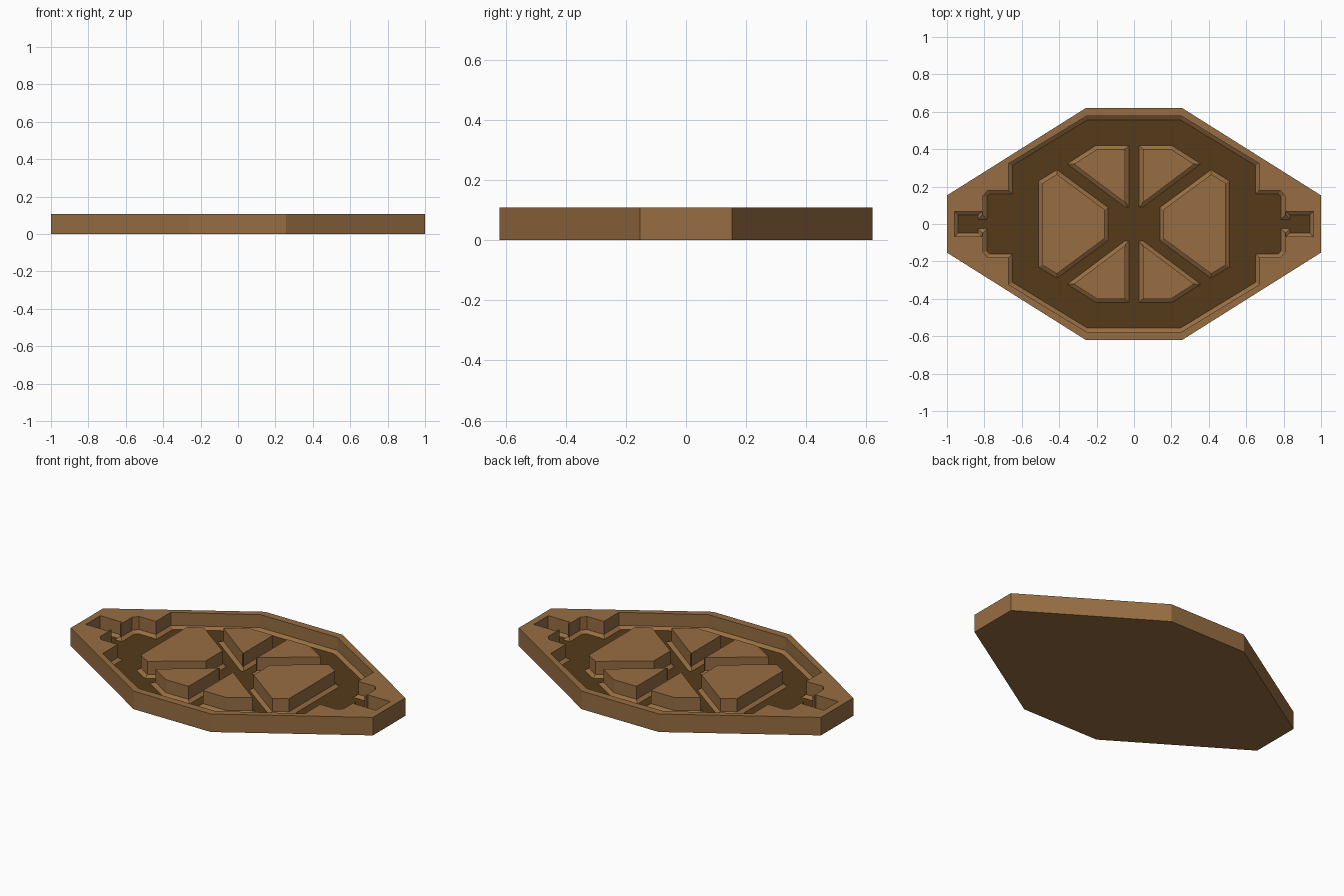
import bpy, bmesh
from mathutils import Vector

if "Cube" in bpy.data.objects:
    bpy.data.objects.remove(bpy.data.objects["Cube"])

TOP, CHAMFER, FLOOR = 0.108, 0.03, 0.015   # heights
INSET = 0.02                               # chamfer width at foot of walls


def material(name, color):
    m = bpy.data.materials.new(name)
    m.diffuse_color = (*color, 1)
    m.use_nodes = True
    m.node_tree.nodes["Principled BSDF"].inputs["Base Color"].default_value = m.diffuse_color
    return m


brown = material("brown", (0.31, 0.155, 0.055))
dark = material("dark_brown", (0.09, 0.043, 0.01))


def mirror4(q):
    """Complete a first-quadrant outline (anticlockwise) to all four quadrants."""
    return (q + [(-x, y) for x, y in reversed(q)]
            + [(-x, -y) for x, y in q] + [(x, -y) for x, y in reversed(q)])


def offset(pts, d):
    """Mitred offset of an anticlockwise outline; positive grows it."""
    out = []
    for i, p in enumerate(pts):
        a, b, c = (Vector(v) for v in (pts[i - 1], p, pts[(i + 1) % len(pts)]))
        e1, e2 = (b - a).normalized(), (c - b).normalized()
        n1, n2 = Vector((e1.y, -e1.x)), Vector((e2.y, -e2.x))
        out.append(tuple(b + (n1 + n2) * d / (1 + n1.dot(n2))))
    return out


def ring(bm, pts, z):
    return [bm.verts.new((x, y, z)) for x, y in pts]


def bridge(bm, a, b):
    n = len(a)
    for i in range(n):
        j = (i + 1) % n
        bm.faces.new((a[i], a[j], b[j], b[i]))


def finish(bm, name, mats):
    bmesh.ops.recalc_face_normals(bm, faces=bm.faces[:])
    me = bpy.data.meshes.new(name)
    bm.to_mesh(me)
    bm.free()
    for m in mats:
        me.materials.append(m)
    ob = bpy.data.objects.new(name, me)
    bpy.context.collection.objects.link(ob)
    return ob


# Tray: octagonal plate with a chamfered recess and an end pocket on each side
outer = mirror4([(1, 0.153), (0.256, 0.621)])
floor = mirror4([(0.94, 0.048), (0.834, 0.048), (0.834, 0.025), (0.786, 0.025),
                 (0.786, 0.144), (0.772, 0.16), (0.65, 0.16), (0.65, 0.312),
                 (0.248, 0.557)])
wall = offset(floor, INSET)
bm = bmesh.new()
o0, o1 = ring(bm, outer, 0), ring(bm, outer, TOP)
w1, w0 = ring(bm, wall, TOP), ring(bm, wall, CHAMFER)
f0 = ring(bm, floor, FLOOR)
bridge(bm, o0, o1)
bridge(bm, w1, w0)
bridge(bm, w0, f0)
bm.faces.new(o0)
bm.faces.new(f0).material_index = 1
rim = [bm.edges.get((r[i - 1], r[i])) for r in (o1, w1) for i in range(len(r))]
bmesh.ops.triangle_fill(bm, use_beauty=True, use_dissolve=False, edges=rim,
                        normal=(0, 0, 1))
finish(bm, "tray", [brown, dark])


# Raised blocks: vertical walls with a chamfered foot
def block(name, pts):
    bm = bmesh.new()
    top = offset(pts, -INSET)
    a, b, c = ring(bm, pts, FLOOR), ring(bm, top, CHAMFER), ring(bm, top, TOP)
    bridge(bm, a, b)
    bridge(bm, b, c)
    bm.faces.new(a)
    bm.faces.new(c)
    finish(bm, name, [brown])


wedge = [(0.027, 0.09), (0.048, 0.09), (0.357, 0.322), (0.203, 0.42), (0.027, 0.42)]
side = [(0.138, -0.088), (0.412, -0.29), (0.51, -0.23),
        (0.51, 0.23), (0.412, 0.29), (0.138, 0.088)]


def flip(pts, sx, sy):
    out = [(x * sx, y * sy) for x, y in pts]
    return out if sx * sy > 0 else out[::-1]


for sx, lr in ((1, "right"), (-1, "left")):
    block(f"side_block_{lr}", flip(side, sx, 1))
    for sy, fb in ((1, "back"), (-1, "front")):
        block(f"wedge_block_{fb}_{lr}", flip(wedge, sx, sy))
